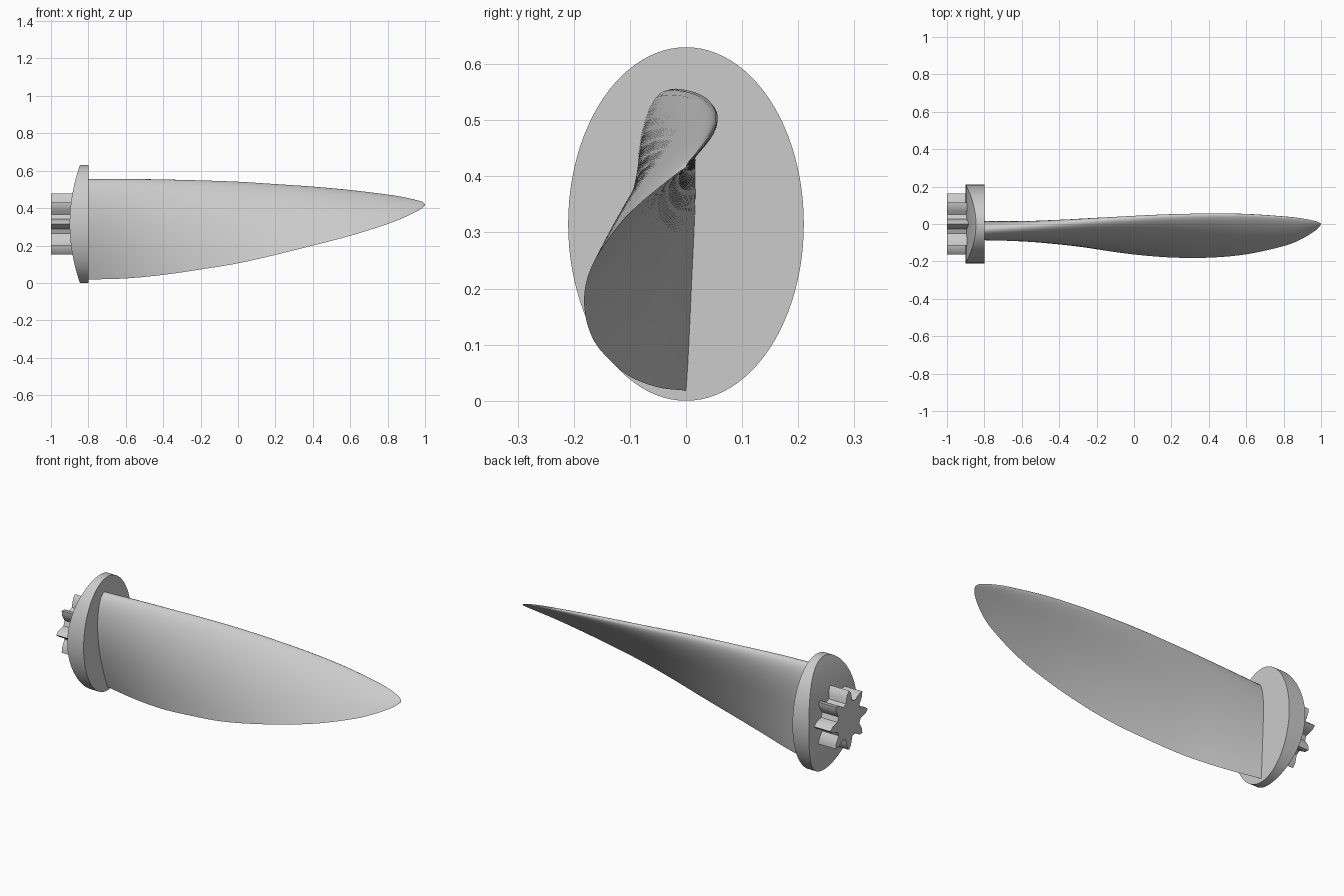
import bpy, bmesh
from math import sin, cos, pi, sqrt, radians
from mathutils import Vector

cube = bpy.data.objects.get("Cube")
if cube:
    bpy.data.objects.remove(cube, do_unlink=True)

grey = bpy.data.materials.new("light grey metal")
grey.use_nodes = True
colour = (0.6, 0.6, 0.6, 1)
grey.diffuse_color = colour
grey.node_tree.nodes["Principled BSDF"].inputs["Base Color"].default_value = colour

CENTRE_Z = 0.315


def finish(name, bm, angle=35):
    """Turn a bmesh into a smooth object with sharp corners kept."""
    bmesh.ops.remove_doubles(bm, verts=bm.verts, dist=1e-5)
    bmesh.ops.recalc_face_normals(bm, faces=bm.faces)
    mesh = bpy.data.meshes.new(name)
    bm.to_mesh(mesh)
    bm.free()
    mesh.shade_smooth()
    mesh.set_sharp_from_angle(angle=radians(angle))
    mesh.materials.append(grey)
    obj = bpy.data.objects.new(name, mesh)
    bpy.context.collection.objects.link(obj)
    return obj


def bridge(bm, a, b):
    n = len(a)
    for i in range(n):
        j = (i + 1) % n
        bm.faces.new((a[i], a[j], b[j], b[i]))


# Root plate: an ellipse, flat outside and bowed like a barrel on the hub side
def root_plate(n=96):
    bm = bmesh.new()
    front, back = [], []
    for i in range(n):
        a = 2 * pi * i / n
        y, z = 0.21 * sin(a), CENTRE_Z + CENTRE_Z * cos(a)
        front.append(bm.verts.new((-0.8, y, z)))
        back.append(bm.verts.new((-0.9 + 0.055 * cos(a) ** 2, y, z)))
    bm.faces.new(front)
    bridge(bm, front, back)
    for i in range(n // 2):
        strip = [back[i], back[i + 1], back[n - i - 1], back[(n - i) % n]]
        bm.faces.new(list(dict.fromkeys(strip)))
    finish("root_plate", bm)


# Splined stub: eight pointed teeth with bulging flanks
def spline_stub(teeth=8):
    bm = bmesh.new()
    tooth = [(0.104, -15), (0.125, -10.5), (0.147, -6), (0.164, 0),
             (0.147, 6), (0.125, 10.5), (0.104, 15)]
    rings = []
    for x in (-1, -0.86):
        ring = []
        for k in range(teeth):
            for r, deg in tooth:
                a = radians(deg + 360 * k / teeth)
                ring.append(bm.verts.new((x, r * cos(a), CENTRE_Z + r * sin(a))))
        rings.append(ring)
        bm.faces.new(ring)
    bridge(bm, *rings)
    finish("spline_stub", bm, 25)


# Blade stations: x, leading edge y z, trailing edge y z
STATIONS = [
    (-0.8, -0.03, 0.555, 0, 0.018),
    (-0.6, -0.015, 0.556, -0.05, 0.024),
    (-0.4, 0.003, 0.553, -0.1, 0.043),
    (-0.2, 0.02, 0.548, -0.135, 0.072),
    (0, 0.035, 0.54, -0.163, 0.105),
    (0.2, 0.047, 0.527, -0.179, 0.15),
    (0.4, 0.053, 0.513, -0.18, 0.2),
    (0.6, 0.052, 0.495, -0.162, 0.252),
    (0.8, 0.04, 0.471, -0.118, 0.315),
    (0.9, 0.029, 0.455, -0.078, 0.355),
    (0.97, 0.015, 0.438, -0.035, 0.39),
    (0.993, 0.006, 0.428, -0.012, 0.408),
    (1, 0.001, 0.419, 0, 0.416),
]


def interpolate(points, steps=5):
    """Catmull-Rom through the stations."""
    pts = [Vector(p) for p in points]
    pts = [2 * pts[0] - pts[1]] + pts + [2 * pts[-1] - pts[-2]]
    out = []
    for a, b, c, d in zip(pts, pts[1:], pts[2:], pts[3:]):
        for k in range(steps):
            t = k / steps
            out.append(0.5 * (2 * b + (c - a) * t + (2 * a - 5 * b + 4 * c - d) * t ** 2
                              + (3 * b - a - 3 * c + d) * t ** 3))
    out.append(pts[-2])
    return out


def half_thickness(s):
    """Aerofoil thickness, one at its fullest and zero at both ends."""
    return 2 * (1.4845 * sqrt(s) - 0.63 * s - 1.758 * s ** 2
                + 1.4215 * s ** 3 - 0.518 * s ** 4)


def blade(n=20):
    bm = bmesh.new()
    rings = []
    for x, ly, lz, ty, tz in interpolate(STATIONS):
        lead, trail = Vector((x, ly, lz)), Vector((x, ty, tz))
        chord = trail - lead
        size = chord.length
        out = Vector((0, chord.z, -chord.y)).normalized()   # towards the front
        span = (x + 0.8) / 1.8
        thick = size * (0.097 - 0.043 * span)
        ring = []
        for side, order in ((1, range(n + 1)), (-1, range(n - 1, 0, -1))):
            for i in order:
                s = (1 - cos(pi * i / n)) / 2
                off = 0.032 * size * sin(pi * s) + side * thick * half_thickness(s)
                ring.append(bm.verts.new(lead + chord * s + out * off))
        rings.append(ring)
    for a, b in zip(rings, rings[1:]):
        bridge(bm, a, b)
    bm.faces.new(rings[0])
    bm.faces.new(rings[-1])
    finish("twisted_blade", bm, 50)


root_plate()
spline_stub()
blade()
